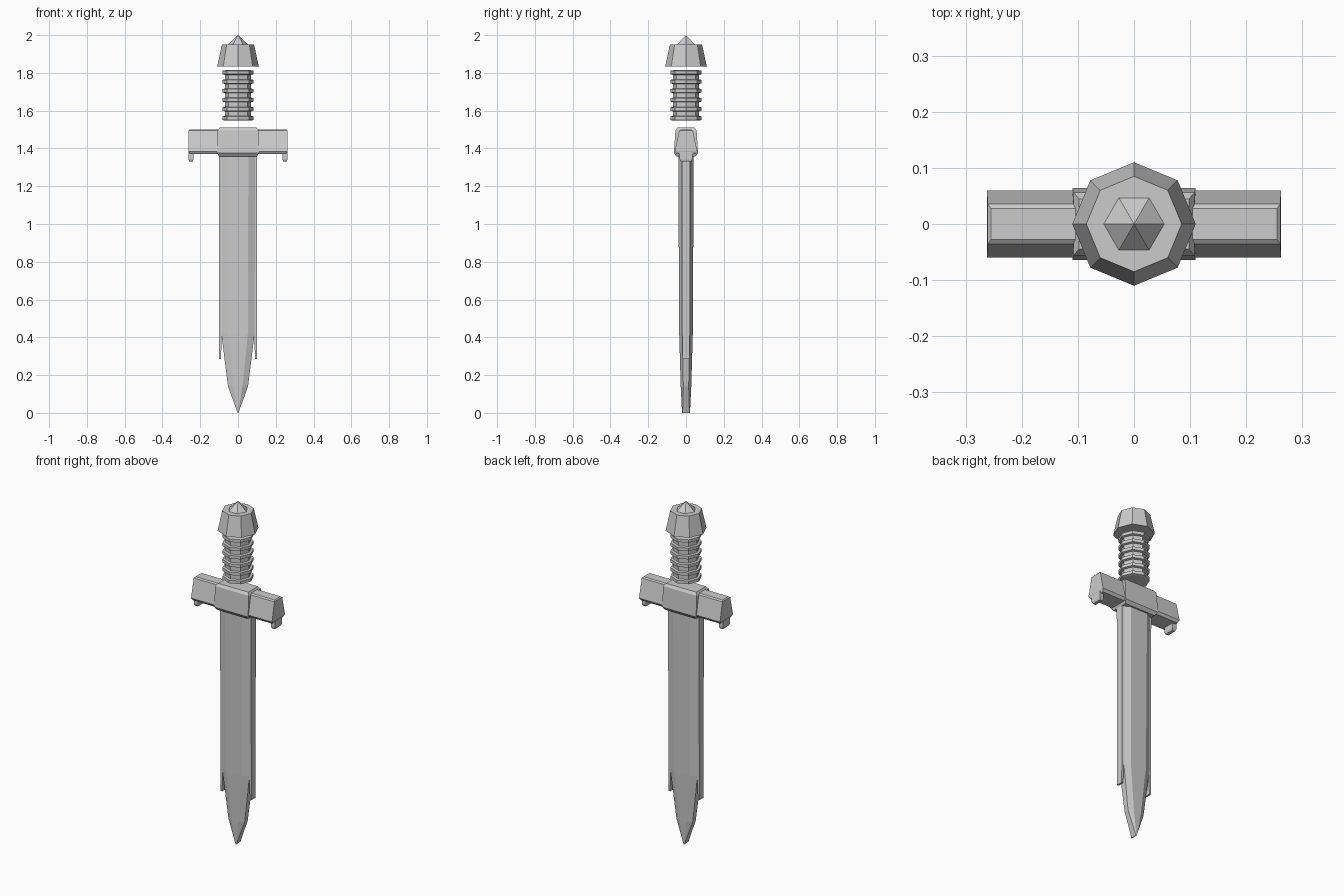
import bpy, bmesh
from math import sin, cos, tau

if "Cube" in bpy.data.objects:
    bpy.data.objects.remove(bpy.data.objects["Cube"])


def loft(name, rings):
    """Skin closed rings of equal point count and cap both ends."""
    bm = bmesh.new()
    vs = [[bm.verts.new(p) for p in r] for r in rings]
    n = len(rings[0])
    for a, b in zip(vs, vs[1:]):
        for i in range(n):
            j = (i + 1) % n
            bm.faces.new((a[i], a[j], b[j], b[i]))
    bm.faces.new(vs[0])
    bm.faces.new(vs[-1])
    bmesh.ops.remove_doubles(bm, verts=bm.verts, dist=1e-5)
    bmesh.ops.dissolve_degenerate(bm, edges=bm.edges, dist=1e-5)
    bmesh.ops.recalc_face_normals(bm, faces=bm.faces)
    me = bpy.data.meshes.new(name)
    bm.to_mesh(me)
    bm.free()
    ob = bpy.data.objects.new(name, me)
    bpy.context.collection.objects.link(ob)
    return ob


def turned(name, profile, sides):
    """Faceted turned part from (radius, z) pairs."""
    return loft(name, [[(r * cos(tau * i / sides), r * sin(tau * i / sides), z)
                        for i in range(sides)] for r, z in profile])


def rect(x0, x1, y, z):
    return [(x0, -y, z), (x1, -y, z), (x1, y, z), (x0, y, z)]


# Blade: bevelled cross-section narrowing to a short chisel edge at the tip
def blade_ring(z, flat, half, y_flat, y_edge):
    return [(-half, -y_edge, z), (-flat, -y_flat, z), (flat, -y_flat, z), (half, -y_edge, z),
            (half, y_edge, z), (flat, y_flat, z), (-flat, y_flat, z), (-half, y_edge, z)]


loft("blade", [blade_ring(1.38, .055, .09, .041, .022),
               blade_ring(.42, .052, .088, .036, .02),
               blade_ring(.14, .024, .053, .028, .014),
               blade_ring(0, .001, .002, .021, .018)])

# Pommel and its pointed cap
turned("pommel", [(.11, 1.835), (.085, 1.95)], 8)
turned("pommel_cap", [(.056, 1.948), (.0004, 2.0)], 6)

# Grip with raised rings
profile = []
for k in range(6):
    z = 1.56 + k * .0484
    profile += [(.07, z - .012), (.083, z - .009), (.083, z + .009), (.07, z + .012)]
turned("grip", profile, 8)

# Guard centre block
loft("guard_block", [rect(-.1, .1, .05, 1.357), rect(-.11, .11, .064, 1.375),
                     rect(-.108, .108, .056, 1.495), rect(-.098, .098, .045, 1.51)])

# Mirrored guard arms, end nubs and cutting-edge strips
for s, side in ((-1, "left"), (1, "right")):
    loft("guard_arm_" + side, [rect(s * .09, s * .255, .05, 1.37),
                               rect(s * .09, s * .262, .06, 1.385),
                               rect(s * .09, s * .261, .036, 1.494),
                               rect(s * .09, s * .255, .028, 1.5)])
    loft("guard_nub_" + side, [rect(s * .24, s * .258, .028, 1.33),
                               rect(s * .236, s * .262, .034, 1.342),
                               rect(s * .236, s * .262, .034, 1.38)])
    loft("edge_strip_" + side, [rect(s * .09, s * .1, .018, .285),
                                rect(s * .086, s * .1, .02, .42),
                                rect(s * .086, s * .1, .022, 1.38)])
